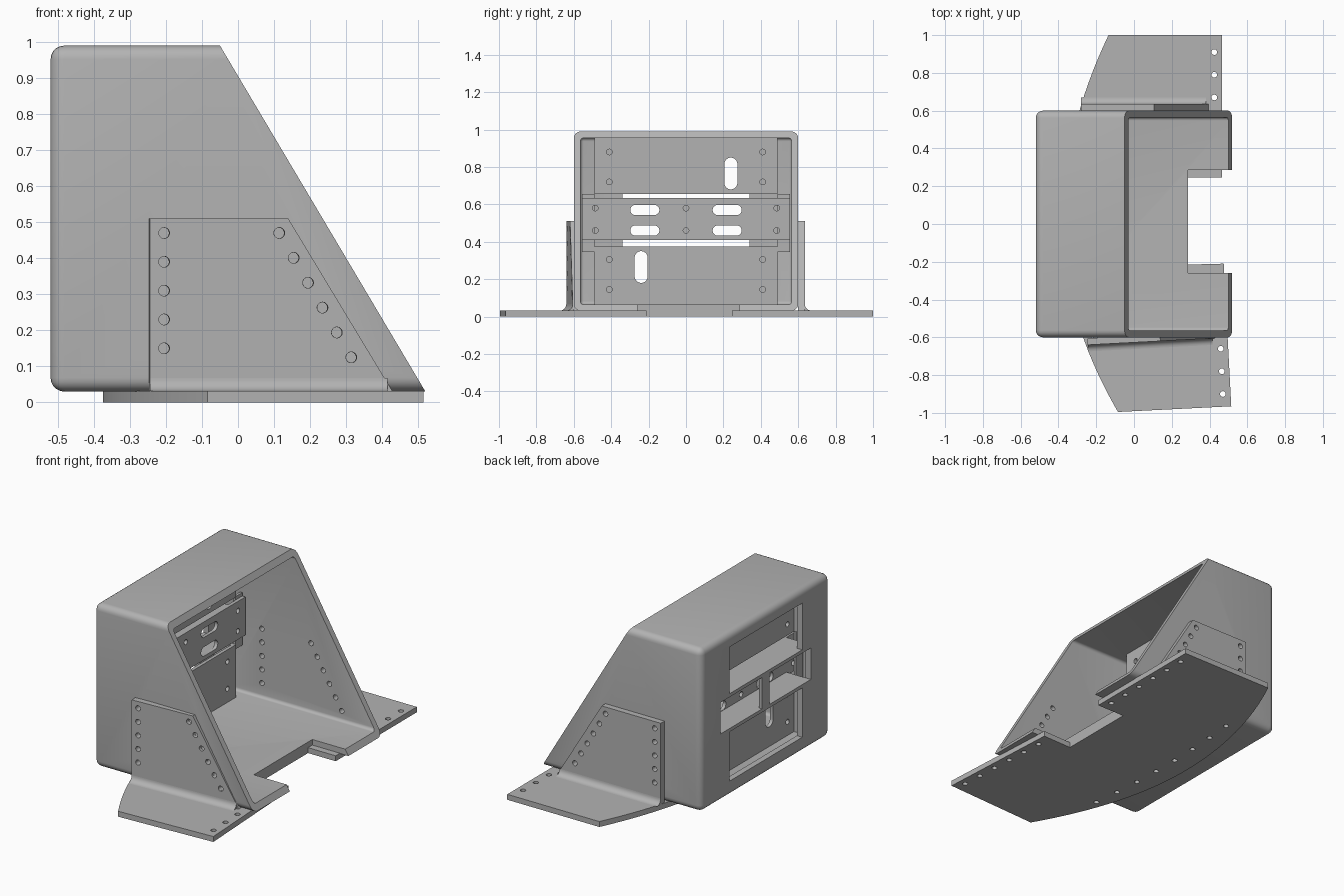
import bpy, bmesh, math
from mathutils import Matrix, Vector

cube = bpy.data.objects.get("Cube")
if cube:
    bpy.data.objects.remove(cube, do_unlink=True)

steel = bpy.data.materials.new("grey_steel")
steel.use_nodes = True
GREY = (0.45, 0.45, 0.45, 1)
steel.diffuse_color = GREY
steel.node_tree.nodes["Principled BSDF"].inputs["Base Color"].default_value = GREY


def prism(bm, pts, axis, lo, hi):
    """Extrude a 2D outline along an axis."""
    place = {"x": lambda u, v, w: (w, u, v),
             "y": lambda u, v, w: (u, w, v),
             "z": lambda u, v, w: (u, v, w)}[axis]
    a = [bm.verts.new(place(u, v, lo)) for u, v in pts]
    b = [bm.verts.new(place(u, v, hi)) for u, v in pts]
    n = len(pts)
    faces = [bm.faces.new(a), bm.faces.new(b[::-1])]
    for i in range(n):
        j = (i + 1) % n
        faces.append(bm.faces.new((a[j], a[i], b[i], b[j])))
    bmesh.ops.recalc_face_normals(bm, faces=faces)


def rect(u0, u1, v0, v1):
    return [(u0, v0), (u1, v0), (u1, v1), (u0, v1)]


def slot(u, v, w, h):
    """Rounded slot outline; a circle when w equals h."""
    r, pts = min(w, h) / 2, []
    for i in range(24):
        t = (i + 0.5) * math.tau / 24
        c, s = math.cos(t), math.sin(t)
        pts.append((u + r * c + math.copysign(w / 2 - r, c),
                    v + r * s + math.copysign(h / 2 - r, s)))
    return pts


def hole(u, v):
    return slot(u, v, 0.03, 0.03)


def make(name, shapes, bevel=0):
    bm = bmesh.new()
    for s in shapes:
        prism(bm, *s)
    if bevel:
        bmesh.ops.bevel(bm, geom=bm.edges[:], offset=bevel, segments=5,
                        profile=0.5, affect='EDGES', clamp_overlap=True)
    me = bpy.data.meshes.new(name)
    bm.to_mesh(me)
    bm.free()
    me.materials.append(steel)
    ob = bpy.data.objects.new(name, me)
    bpy.context.scene.collection.objects.link(ob)
    return ob


def cut(ob, shapes, bevel=0):
    """Subtract shapes, then discard the cutter."""
    tool = make("cutter", shapes, bevel)
    tool.hide_render = True
    mod = ob.modifiers.new("cut", 'BOOLEAN')
    mod.operation, mod.solver, mod.object = 'DIFFERENCE', 'EXACT', tool
    bpy.context.view_layer.objects.active = ob
    bpy.ops.object.modifier_apply(modifier=mod.name)
    bpy.data.objects.remove(tool, do_unlink=True)


def smooth(ob):
    bpy.ops.object.select_all(action='DESELECT')
    ob.select_set(True)
    bpy.context.view_layer.objects.active = ob
    bpy.ops.object.shade_smooth_by_angle(angle=math.radians(35))


T = 0.035        # sheet thickness

# Rivet rows shared by the side brackets and the housing walls
rivets = [(-0.205, 0.15 + 0.08 * i) for i in range(5)]
rivets += [(0.115 + 0.04 * i, 0.47 - 0.069 * i) for i in range(6)]

# Housing: rounded box, hollowed and cut off at a slant
housing = make("housing", [(rect(-0.52, 0.8, 0.03, 0.99), "y", -0.6, 0.6)], 0.038)
cut(housing, [(rect(-0.485, 1.2, 0.065, 0.955), "y", -0.565, 0.565)], 0.018)
slant = 0.57 / 0.96
cut(housing, [([(-0.05 - 0.2 * slant, 1.19), (0.52 + 0.2 * slant, -0.17),
                (1.5, -0.17), (1.5, 1.19)], "y", -1, 1)])
cut(housing, [(rect(0.285, 0.9, -0.26, 0.285), "z", -0.1, 0.2)])
cut(housing, [([(-0.34, 0.12), (0.34, 0.12), (0.34, 0.41), (0.42, 0.41),
                (0.42, 0.635), (0.34, 0.635), (0.34, 0.91), (-0.34, 0.91),
                (-0.34, 0.635), (-0.42, 0.635), (-0.42, 0.41), (-0.34, 0.41)],
               "x", -0.6, -0.45)])
cut(housing, [(hole(x, z), "y", -0.7, -0.5) for x, z in rivets]
    + [(hole(x - T, z), "y", 0.5, 0.7) for x, z in rivets])
smooth(housing)

# Base plate: curved back edge, notched front, slightly skewed right wing
arc = []
for i in range(33):
    y = -0.995 + 1.995 * i / 32
    arc.append((-0.375 + (0.24 if y > 0 else 0.293) * y * y, y))
base = make("base_plate", [(arc + [(0.465, 1), (0.465, 0.245), (0.285, 0.245),
                                   (0.285, -0.215), (0.475, -0.21), (0.515, -0.965)],
                            "z", 0, 0.032)])
holes = []
for i in range(6):
    d = 0.31 + 0.12 * i
    holes += [hole(0.425, d), hole(0.427 + 0.048 * d, 0.03 - d - 0.02)]
for i in range(8):
    y = 0.525 - 0.159 * i
    holes.append(hole(-0.255 + 0.1 * y * y, y))
cut(base, [(h, "z", -0.1, 0.1) for h in holes])
smooth(base)


# Side brackets: riveted upright with a rounded fold into the base
def bracket(side, s, dx, tilt):
    lo, hi = sorted((s * 0.6, s * 0.635))
    x0, x1 = -0.245 + dx, 0.43 + dx
    upright = make(side + "_bracket", [
        ([(x0, 0.03), (x1, 0.03), (0.14 + dx, 0.51), (x0, 0.51)], "y", lo, hi)])
    cut(upright, [(hole(x + dx, z), "y", lo - 0.1, hi + 0.1) for x, z in rivets])
    curve = [(s * 0.634, 0.031)]
    for i in range(9):
        t = i / 8 * math.pi / 2
        curve.append((s * (0.67 - T * math.sin(t)), 0.067 - T * math.cos(t)))
    fold = make(side + "_bracket_fold", [(curve, "x", x0, x1 - 0.015)])
    pivot = Matrix.Translation(Vector((-0.15, s * 0.635, 0)))
    turn = pivot @ Matrix.Rotation(math.radians(tilt), 4, 'Z') @ pivot.inverted()
    for ob in (upright, fold):
        ob.data.transform(turn)
        smooth(ob)


bracket("left", 1, -T, 0)
bracket("right", -1, 0, 3)

# Inner mounting panels, each with a slot, bolt holes and side flanges
for name, z0, z1, slot_y, slot_z, bolts in (
        ("upper_panel", 0.655, 0.955, 0.24, 0.765, (0.72, 0.88)),
        ("lower_panel", 0.065, 0.375, -0.24, 0.265, (0.145, 0.305))):
    panel = make(name, [(rect(-0.49, 0.49, z0, z1), "x", -0.375, -0.355)])
    cut(panel, [(slot(slot_y, slot_z, 0.07, 0.17), "x", -0.5, -0.2)]
        + [(hole(y, z), "x", -0.5, -0.2) for y in (-0.41, 0.41) for z in bolts])
    smooth(panel)
    make(name + "_flanges", [(rect(s * 0.48 - 0.01, s * 0.48 + 0.01, z0, z1),
                              "x", -0.485, -0.375) for s in (-1, 1)])

# Middle channel: slotted web, two flanges and a centre post
web = make("channel_web", [(rect(-0.555, 0.555, 0.41, 0.635), "x", -0.36, -0.34)])
cut(web, [(slot(s * 0.22, z, 0.155, 0.055), "x", -0.5, -0.2)
          for s in (-1, 1) for z in (0.46, 0.57)]
    + [(hole(y, z), "x", -0.5, -0.2)
       for y in (-0.485, 0, 0.485) for z in (0.46, 0.58)])
smooth(web)
make("channel_flanges", [(rect(-0.42, 0.42, z, z + 0.02), "x", -0.52, -0.36)
                         for z in (0.41, 0.615)])
make("channel_post", [(rect(-0.035, 0.035, 0.43, 0.615), "x", -0.52, -0.5)])
make("channel_end_plates", [(rect(s * 0.5225 - 0.0325, s * 0.5225 + 0.0325, 0.345, 0.655),
                             "x", -0.375, -0.36) for s in (-1, 1)])
